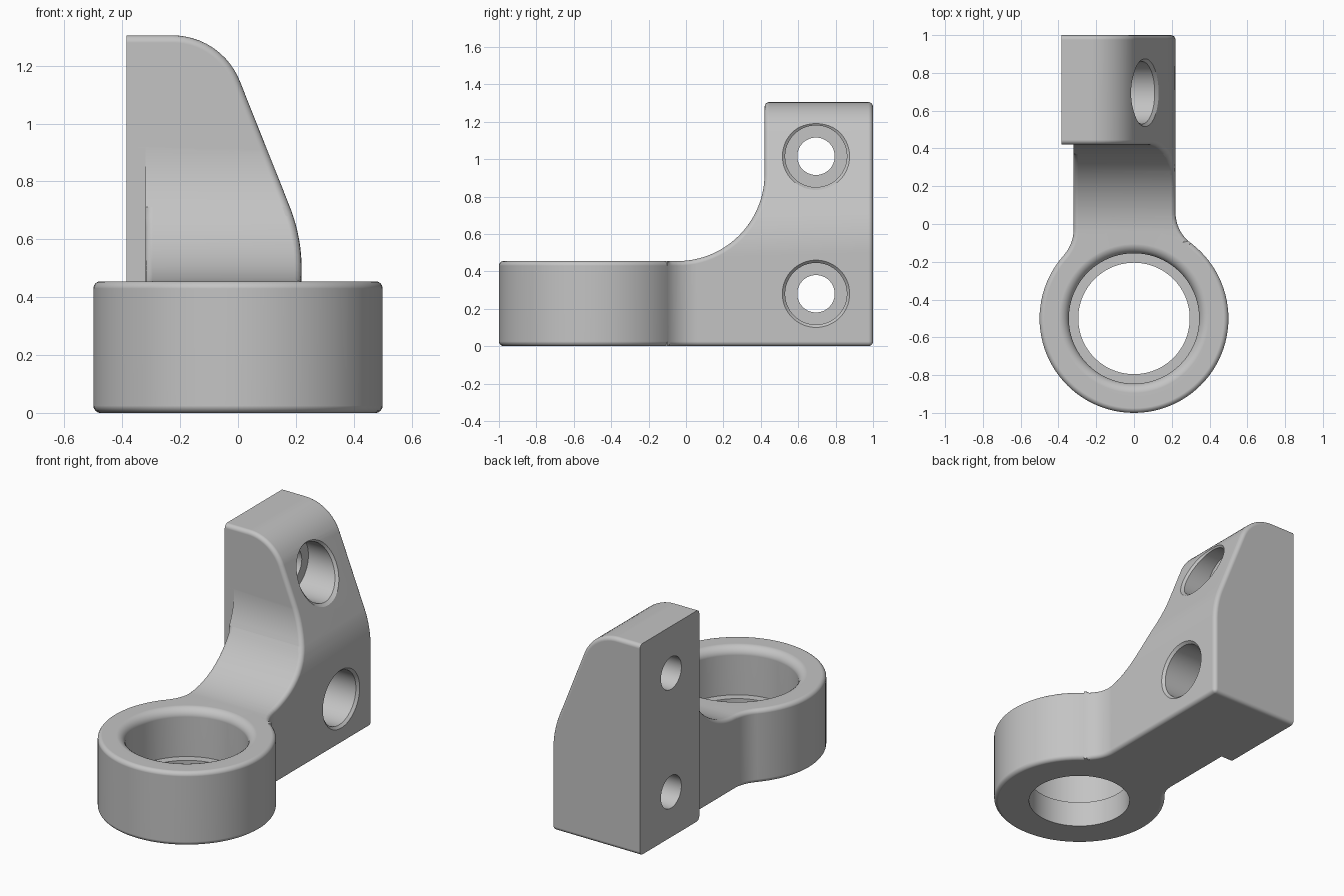
import bpy, bmesh
from math import sin, cos, tan, pi, radians, hypot
from mathutils import Vector

cube = bpy.data.objects.get("Cube")
if cube:
    bpy.data.objects.remove(cube, do_unlink=True)

grey = bpy.data.materials.new("plain grey")
grey.use_nodes = True
GREY = (0.55, 0.55, 0.55, 1)
grey.diffuse_color = GREY
for node in grey.node_tree.nodes:
    if node.type == 'BSDF_PRINCIPLED':
        node.inputs["Base Color"].default_value = GREY


def rounded(corners, n=12):
    """Polygon points from (u, v[, radius]) corners."""
    pts, count = [], len(corners)
    for i, c in enumerate(corners):
        p = Vector(c[:2])
        if len(c) < 3:
            pts.append(p)
            continue
        a = (Vector(corners[i - 1][:2]) - p).normalized()
        b = (Vector(corners[(i + 1) % count][:2]) - p).normalized()
        half, r = a.angle(b) / 2, c[2]
        mid = p + (a + b).normalized() * r / sin(half)
        s, e = p + a * r / tan(half) - mid, p + b * r / tan(half) - mid
        pts += [mid + s.lerp(e, k / n).normalized() * r for k in range(n + 1)]
    return pts


def arc(cx, cy, r, a0, a1, n=12):
    angles = [radians(a0 + (a1 - a0) * k / n) for k in range(n + 1)]
    return [Vector((cx + r * cos(t), cy + r * sin(t))) for t in angles]


def finish(name, bm):
    bmesh.ops.recalc_face_normals(bm, faces=bm.faces)
    mesh = bpy.data.meshes.new(name)
    bm.to_mesh(mesh)
    bm.free()
    mesh.materials.append(grey)
    ob = bpy.data.objects.new(name, mesh)
    bpy.context.collection.objects.link(ob)
    return ob


def prism(name, pts, axis, lo, hi):
    """Extrude a profile along an axis."""
    place = {'x': lambda p, w: (w, p.x, p.y),
             'y': lambda p, w: (p.x, w, p.y),
             'z': lambda p, w: (p.x, p.y, w)}[axis]
    bm = bmesh.new()
    ends = [[bm.verts.new(place(p, w)) for p in pts] for w in (lo, hi)]
    for loop in ends:
        bm.faces.new(loop)
    for i in range(len(pts)):
        bm.faces.new((ends[0][i - 1], ends[0][i], ends[1][i], ends[1][i - 1]))
    return finish(name, bm)


def lathe(name, pts, place, steps, closed):
    """Revolve (radius, height) points; close the section or cap its ends."""
    bm = bmesh.new()
    rings = [[bm.verts.new(place(p[0] * cos(2 * pi * k / steps),
                                 p[0] * sin(2 * pi * k / steps), p[1]))
              for k in range(steps)] for p in pts]
    for i in range(0 if closed else 1, len(rings)):
        a, b = rings[i - 1], rings[i]
        for k in range(steps):
            bm.faces.new((a[k - 1], a[k], b[k], b[k - 1]))
    if not closed:
        bm.faces.new(rings[0])
        bm.faces.new(rings[-1])
    return finish(name, bm)


def combine(ob, other, operation):
    mod = ob.modifiers.new(operation.lower(), 'BOOLEAN')
    mod.operation, mod.object, mod.solver = operation, other, 'EXACT'
    other.hide_render = True
    bpy.context.view_layer.objects.active = ob
    bpy.ops.object.modifier_apply(modifier=mod.name)
    bpy.data.objects.remove(other, do_unlink=True)


def round_edges(ob, rule, size):
    """Clean up a trimmed solid and round the convex edges the rule picks."""
    bm = bmesh.new()
    bm.from_mesh(ob.data)
    bmesh.ops.remove_doubles(bm, verts=bm.verts, dist=0.001)
    bmesh.ops.dissolve_limit(bm, angle_limit=radians(0.3), verts=bm.verts, edges=bm.edges)
    picked = [e for e in bm.edges if e.is_manifold
              and e.calc_face_angle_signed() > radians(40) and rule(e)]
    bmesh.ops.bevel(bm, geom=picked, offset=size, offset_type='OFFSET',
                    segments=4, profile=0.5, affect='EDGES', clamp_overlap=False)
    bm.to_mesh(ob.data)
    bm.free()


# Bracket: block and flared neck share one plan, trimmed by two profiles
LEFT, NECK, RIGHT, TOP, DECK = -0.385, -0.32, 0.22, 1.305, 0.455
SLOPE, EDGE = 0.398, 0.025
plan = [Vector(p) for p in ((RIGHT, 1), (LEFT, 1), (LEFT, 0.42), (NECK, 0.42))]
plan += arc(-0.52, -0.03, 0.2, 0, -42)
plan += arc(0, -0.5, 0.43, 138, 53.13)
plan += arc(0.42, 0.06, 0.2, 233.13, 180)
bracket = prism("bracket", plan, 'z', 0, 1.5)

sweep = prism("sweep_trim",
              rounded([(-0.7, -0.1), (1.2, -0.1), (1.2, 1.6), (0.42, 1.6),
                       (0.42, DECK, 0.465), (-0.7, DECK)], 24), 'x', -1, 1)
combine(bracket, sweep, 'INTERSECT')

shoulder = prism("shoulder_trim",
                 rounded([(-1, -0.1), (1, -0.1), (1, 0.49), (RIGHT, 0.49),
                          (RIGHT, 0.61, 0.6),
                          (RIGHT - (TOP - 0.61) * SLOPE, TOP, 0.25), (-1, TOP)]),
                 'y', -1, 1.2)
combine(bracket, shoulder, 'INTERSECT')


def is_rounded(edge):
    ends = [v.co for v in edge.verts]
    on_mount = all(c.x < LEFT + 0.001 for c in ends)
    in_ring = all(hypot(c.x, c.y + 0.5) < 0.501 for c in ends)
    fading = all(c.x < NECK + 0.001 for c in ends) and 0.72 < max(c.z for c in ends) < 0.93
    return not (on_mount or in_ring or fading)


round_edges(bracket, is_rounded, EDGE)

# Counterbored bolt holes, the mouth following the face it opens on
for height, face, lean in ((0.28, RIGHT, 0), (1.015, 0.059, SLOPE)):
    section = [(0.1, -1), (0.1, -0.12), (0.165, -0.12), (0.165, face - 0.015),
               (0.195, face + 0.015), (0.195, face + 0.4)]
    hole = lathe("hole_cutter", section,
                 lambda a, b, h: (h - (b * lean if h > -0.1 else 0), 0.695 + a, height + b),
                 64, False)
    combine(bracket, hole, 'DIFFERENCE')

# Ring with a stepped bore
ring = lathe("ring",
             rounded([(0.295, 0), (0.295, 0.16), (0.345, 0.16), (0.345, DECK, 0.05),
                      (0.5, DECK, EDGE), (0.5, 0, EDGE)], 6),
             lambda a, b, h: (a, b - 0.5, h), 96, True)
combine(bracket, ring, 'UNION')

# Smooth curved faces, keep true edges sharp
bpy.ops.object.select_all(action='DESELECT')
bracket.select_set(True)
bpy.context.view_layer.objects.active = bracket
bpy.ops.object.shade_smooth_by_angle(angle=radians(32))
normals = bracket.modifiers.new("even_shading", 'WEIGHTED_NORMAL')
normals.keep_sharp = True
